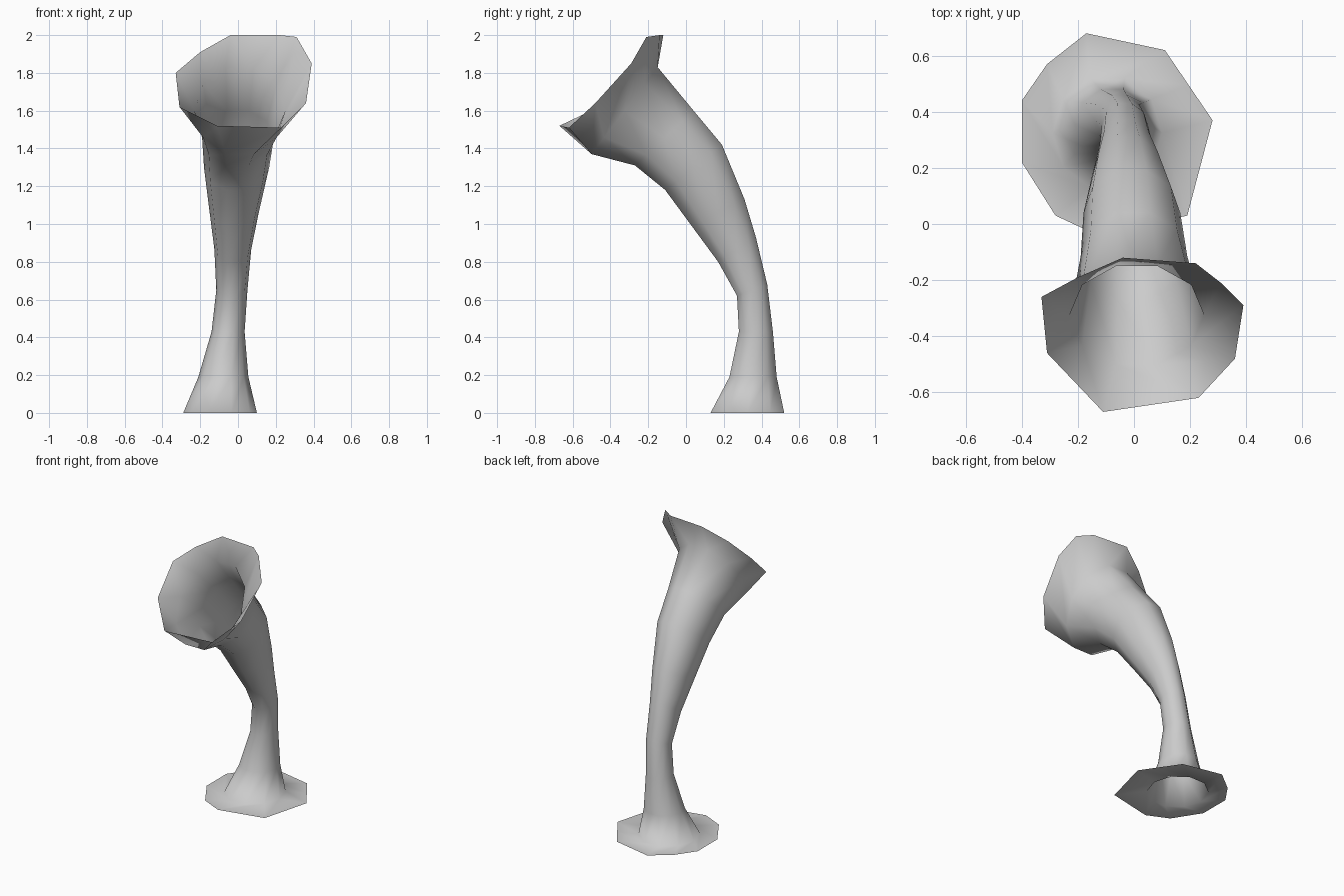
import bpy, bmesh
from math import sin, cos, pi
from mathutils import Vector

cube = bpy.data.objects.get("Cube")
if cube:
    bpy.data.objects.remove(cube)

SIDES = 10
GREY = (0.6, 0.6, 0.6, 1)

mat = bpy.data.materials.new("plain grey")
mat.use_nodes = True
mat.diffuse_color = GREY
mat.node_tree.nodes["Principled BSDF"].inputs["Base Color"].default_value = GREY

# Tube sections: front (y, z), back (y, z), right and left x limits
SECTIONS = [
    ((.13, 0), (.52, 0), -.29, .10),
    ((.23, .19), (.48, .19), -.21, .055),
    ((.28, .43), (.46, .43), -.14, .035),
    ((.27, .62), (.43, .68), -.115, .05),
    ((.17, .80), (.37, .93), -.125, .07),
    ((.03, .99), (.31, 1.13), -.15, .11),
    ((-.11, 1.18), (.19, 1.42), -.18, .165),
    ((-.27, 1.31), (.04, 1.60), -.19, .19),
    ((-.50, 1.37), (-.15, 1.83), -.23, .25),
]

# Irregular outlines of the flat foot and the flared mouth
FOOT = [(.28, .37), (.195, .495), (.11, .62), (-.17, .68), (-.31, .57),
        (-.40, .44), (-.40, .22), (-.28, .03), (-.13, -.04), (.19, .03)]
MOUTH = [(.39, -.29, 1.85), (.31, -.21, 1.99), (.22, -.14, 2), (-.04, -.12, 2),
         (-.20, -.19, 1.91), (-.33, -.26, 1.80), (-.31, -.46, 1.62),
         (-.11, -.67, 1.52), (.23, -.62, 1.51), (.36, -.48, 1.64)]


def section(front, back, x_min, x_max):
    """Ten-sided oval spanning the given limits."""
    front, back = Vector((0, *front)), Vector((0, *back))
    centre = (front + back) / 2 + Vector(((x_min + x_max) / 2, 0, 0))
    across = Vector(((x_max - x_min) / 2, 0, 0))
    along = (back - front) / 2 / sin(2 * pi / 5)
    angles = [2 * pi * i / SIDES for i in range(SIDES)]
    return [centre + across * cos(a) + along * sin(a) for a in angles]


# Skin one open surface from foot through tube to mouth
rings = [[(x, y, 0) for x, y in FOOT]]
rings += [section(*s) for s in SECTIONS]
rings.append(MOUTH)

bm = bmesh.new()
loops = [[bm.verts.new(p) for p in ring] for ring in rings]
for low, high in zip(loops, loops[1:]):
    for i in range(SIDES):
        j = (i + 1) % SIDES
        face = bm.faces.new((low[i], low[j], high[j], high[i]))
        face.smooth = True

mesh = bpy.data.meshes.new("flared_horn")
bm.to_mesh(mesh)
bm.free()
mesh.materials.append(mat)
horn = bpy.data.objects.new("flared_horn", mesh)
bpy.context.collection.objects.link(horn)
